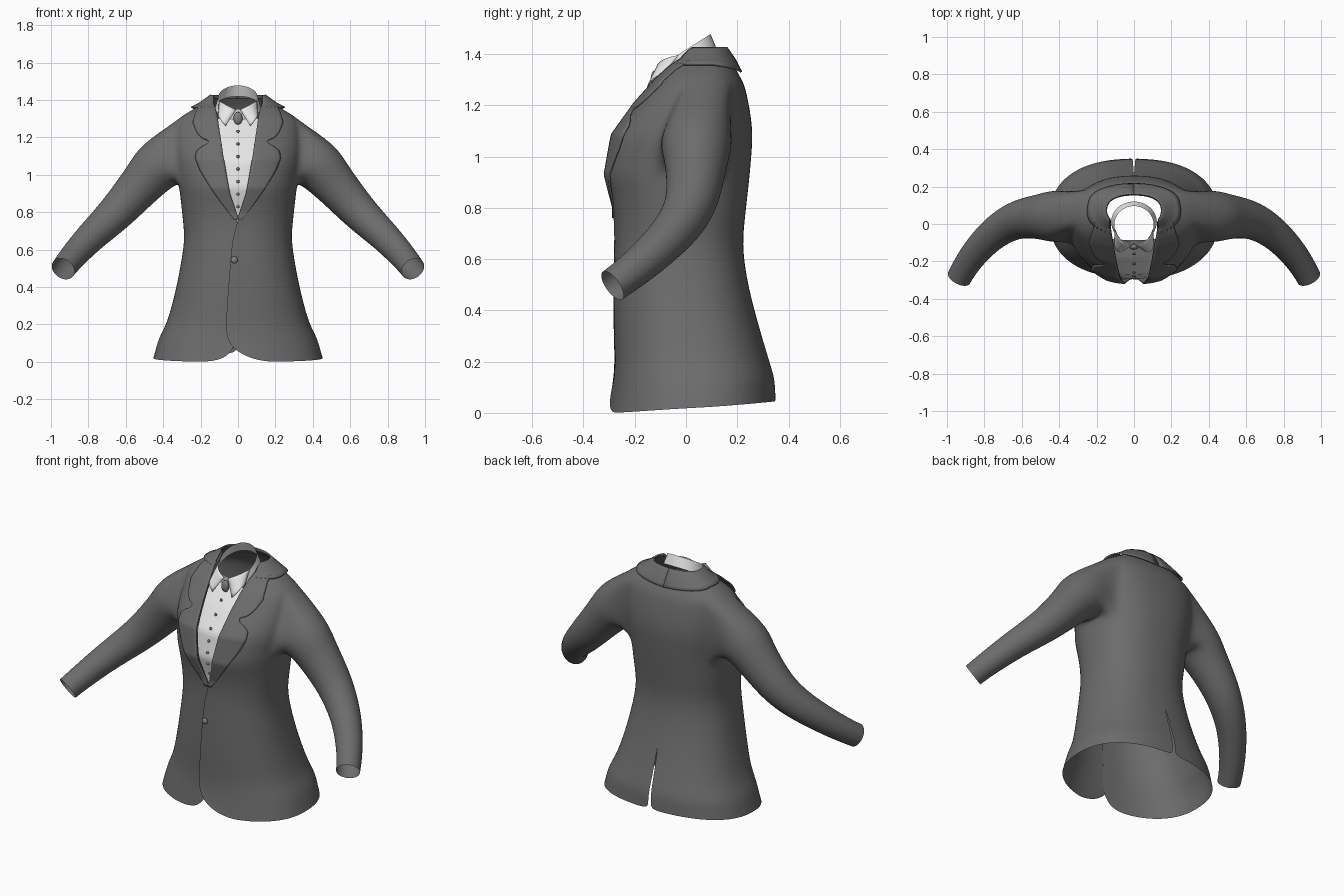
import bpy, bmesh
from math import sin, cos, pi, asin, radians
from mathutils import Vector

cube = bpy.data.objects.get("Cube")
if cube:
    bpy.data.objects.remove(cube)


def material(name, value):
    m = bpy.data.materials.new(name)
    m.use_nodes = True
    m.diffuse_color = (value, value, value, 1)
    m.node_tree.nodes["Principled BSDF"].inputs["Base Color"].default_value = m.diffuse_color
    return m


CLOTH = material("grey cloth", 0.15)
WHITE = material("white cotton", 0.8)
METAL = material("button grey", 0.22)


def make(name, verts, faces, mat, subdiv=0, thick=0):
    bm = bmesh.new()
    vs = [bm.verts.new(v) for v in verts]
    for f in faces:
        bm.faces.new([vs[i] for i in f])
    bmesh.ops.remove_doubles(bm, verts=bm.verts, dist=0.0002)
    bmesh.ops.recalc_face_normals(bm, faces=bm.faces)
    mesh = bpy.data.meshes.new(name)
    bm.to_mesh(mesh)
    bm.free()
    mesh.materials.append(mat)
    for p in mesh.polygons:
        p.use_smooth = True
    ob = bpy.data.objects.new(name, mesh)
    bpy.context.collection.objects.link(ob)
    if subdiv:
        mod = ob.modifiers.new("smooth", "SUBSURF")
        mod.levels = mod.render_levels = subdiv
    if thick:
        mod = ob.modifiers.new("thickness", "SOLIDIFY")
        mod.thickness = thick
        mod.offset = 0
    return ob


def grid_faces(rows, cols, base=0):
    return [(base + r * cols + c, base + r * cols + c + 1,
             base + (r + 1) * cols + c + 1, base + (r + 1) * cols + c)
            for r in range(rows - 1) for c in range(cols - 1)]


def lerp(table, z):
    if z <= table[0][0]:
        return table[0][1:]
    for a, b in zip(table, table[1:]):
        if z <= b[0]:
            f = (z - a[0]) / (b[0] - a[0])
            return [p + (q - p) * f for p, q in zip(a[1:], b[1:])]
    return table[-1][1:]


# Torso section by height: half width, front y, back y
BODY = [(0, .455, -.29, .35), (.12, .425, -.275, .345), (.2, .385, -.27, .325),
        (.35, .34, -.275, .28), (.5, .31, -.275, .24), (.65, .285, -.27, .22),
        (.8, .30, -.27, .235), (.93, .315, -.305, .25), (1.08, .34, -.28, .262),
        (1.2, .345, -.195, .25), (1.29, .33, -.115, .225), (1.33, .28, -.075, .2),
        (1.37, .2, -.03, .18), (1.42, .13, 0, .145)]
# Front edge by height: the closed left panel laps over the right one
VEE = [(.76, 0), (.9, .045), (1.1, .08), (1.3, .11), (1.37, .125), (1.41, .122)]
LEFT = [(0, .04), (.05, -.03), (.12, -.06), (.2, -.065), (.42, -.05), (.66, -.03)] + VEE
RIGHT = [(0, .07), (.05, .02), (.12, 0)] + VEE
N = 0.85


def power(v, n):
    return abs(v) ** n * (1 if v >= 0 else -1)


def torso(t, z, out=0):
    """Point on the torso at angle t from the front, pushed outward."""
    w, f, b = lerp(BODY, z)
    u, v = power(sin(t), N), -power(cos(t), N)
    up = max(0, min(1, (z - .95) * 3))
    n = Vector((u, v, up)).normalized()
    return Vector((w * u, (f + b) / 2 + (b - f) / 2 * v, z)) + n * out


def angle(x, z):
    w = lerp(BODY, z)[0]
    return asin(power(max(-.99, min(.99, x / w)), 1 / N))


# Jacket: two half torsos, each with a sleeve grown out of its armhole
ROWS = [0, .05, .12, .2, .3, .42, .55, .66, .76, .86, .93, 1.0, 1.08,
        1.16, 1.24, 1.29, 1.33, 1.37, 1.41]
COLS = 17
LOW, HIGH, FRONT, BACK = 10, 15, 6, 11
SLEEVE = [(.42, .04, 1.06, .145), (.485, .04, .985, .125), (.56, .035, .9, .112),
          (.635, .02, .815, .102), (.71, -.02, .74, .092), (.785, -.08, .67, .083),
          (.86, -.165, .59, .075), (.91, -.24, .53, .069), (.935, -.287, .497, .067)]
verts, faces = [], []
for s, edge in ((1, LEFT), (-1, RIGHT)):
    base = len(verts)
    for z in ROWS:
        t0 = angle(lerp(edge, z)[0], z)
        for k in range(COLS):
            t = t0 + (pi - t0) * k / (COLS - 1)
            p = torso(t, z)
            if z < .2:      # rounded front corners, hem rising to the back
                lift = .045 * ((1 - cos(t)) / 2) ** 1.2
                if t < pi / 2:
                    lift += .05 * max(0, 1 - abs(p.x) / .16) ** 2
                p.z += lift * (1 - z / .2)
            if k == COLS - 1:   # back vent
                p.x = .01 * max(0, 1 - z / .42)
            if s > 0 and k < 4:
                p.y -= .01 * (1 - k / 4)
            verts.append((p.x * s, p.y, p.z))
    hole = {base + r * COLS + c for r in range(LOW, HIGH) for c in range(FRONT, BACK)}
    faces += [f for f in grid_faces(len(ROWS), COLS, base) if f[0] not in hole]
    path = ([(LOW, c) for c in range(FRONT, BACK)] + [(r, BACK) for r in range(LOW, HIGH)]
            + [(HIGH, c) for c in range(BACK, FRONT, -1)]
            + [(r, FRONT) for r in range(HIGH, LOW, -1)])
    ring = [base + r * COLS + c for r, c in path]
    n = len(ring)
    centres = [Vector((.34, .045, 1.13))] + [Vector(q[:3]) for q in SLEEVE]
    up = Vector((0, 0, 1))
    for i, q in enumerate(SLEEVE, 1):
        axis = (centres[min(i + 1, len(SLEEVE))] - centres[i - 1]).normalized()
        up = (up - axis * up.dot(axis)).normalized()
        side = up.cross(axis)
        new = []
        for j in range(n):
            a = radians(-135 + 360 * j / n)
            p = centres[i] + (side * cos(a) + up * sin(a)) * q[3]
            new.append(len(verts))
            verts.append((p.x * s, p.y, p.z))
        faces += [(ring[j], ring[(j + 1) % n], new[(j + 1) % n], new[j]) for j in range(n)]
        ring = new
make("jacket", verts, faces, CLOTH, subdiv=2)

# Notched lapels: outer edge by height
LAPEL = [(.76, .02), (.85, .085), (.93, .14), (1.02, .195), (1.08, .22), (1.12, .215),
         (1.14, .19), (1.16, .155), (1.175, .15), (1.19, .19), (1.22, .215),
         (1.27, .235), (1.32, .22), (1.37, .195)]
for s, label in ((1, "left"), (-1, "right")):
    verts = []
    heights = [.76 + .61 * i / 60 for i in range(61)]
    for z in heights:
        t0, t1 = angle(lerp(VEE, z)[0] - .004, z), angle(lerp(LAPEL, z)[0], z)
        for k in range(9):
            p = torso(t0 + (t1 - t0) * k / 8, z, .014)
            verts.append((p.x * s, p.y, p.z))
    make(label + "_lapel", verts, grid_faces(61, 9), CLOTH, thick=.008)

    # Turned-down collar round the back of the neck, pointed at the centre
    verts = []
    for r in range(7):
        for k in range(21):
            f = k / 20
            low = 1.35 - .03 * max(0, f - .5) * 2
            z = low + (1.415 - low) * r / 6
            t0 = angle(lerp(VEE, z)[0], z)
            p = torso(t0 + (pi - t0) * f, z, .014)
            verts.append((p.x * s if k < 20 else 0, p.y, p.z))
    make(label + "_collar", verts, grid_faces(7, 21), CLOTH, thick=.008)

    # Pointed shirt collar flap
    a, b, c, d = (Vector(v) for v in ((.012, -.114, 1.348), (.065, -.15, 1.262),
                                      (.105, -.085, 1.325), (.1, -.03, 1.395)))
    verts = []
    for i in range(7):
        for j in range(7):
            u, v = i / 6, j / 6
            p = a.lerp(d, u).lerp(b.lerp(c, u), v)
            p += Vector((.5, -.8, .2)) * .09 * u * (1 - u)
            verts.append((p.x * s, p.y, p.z))
    make(label + "_shirt_flap", verts, grid_faces(7, 7), WHITE, thick=.004)

# Shirt front behind the opening
verts = []
for r in range(31):
    z = .72 + .59 * r / 30
    w = lerp(VEE, z)[0] + .03
    for k in range(13):
        verts.append(torso(angle(w * (k / 6 - 1), z), z, -.012))
make("shirt_front", verts, grid_faces(31, 13), WHITE)

# Standing shirt collar, higher at the back
verts = []
for r in range(5):
    f = r / 4
    for k in range(41):
        a = 2 * pi * k / 40
        h = (1 - cos(a)) / 2
        y0, y1 = -.098 + .218 * h, -.104 + .2 * h
        z0, z1 = 1.295 + .125 * h, 1.352 + .126 * h
        verts.append(((.122 - .017 * f) * sin(a), y0 + (y1 - y0) * f, z0 + (z1 - z0) * f))
make("shirt_collar", verts, grid_faces(5, 41), WHITE)


def stud(name, x, y, z, size):
    bpy.ops.mesh.primitive_uv_sphere_add(segments=16, ring_count=10, location=(x, y, z))
    ob = bpy.context.object
    ob.name = name
    ob.scale = size
    ob.data.materials.append(METAL)
    for p in ob.data.polygons:
        p.use_smooth = True


# Shirt buttons, jacket button and neck ornament
for i in range(7):
    z = .83 + .067 * i
    stud("shirt_button", 0, torso(0, z, -.012).y - .003, z, (.008, .006, .008))
stud("jacket_button", -.02, torso(0, .545).y - .014, .545, (.018, .01, .018))
stud("neck_ornament", 0, -.122, 1.302, (.024, .016, .034))
